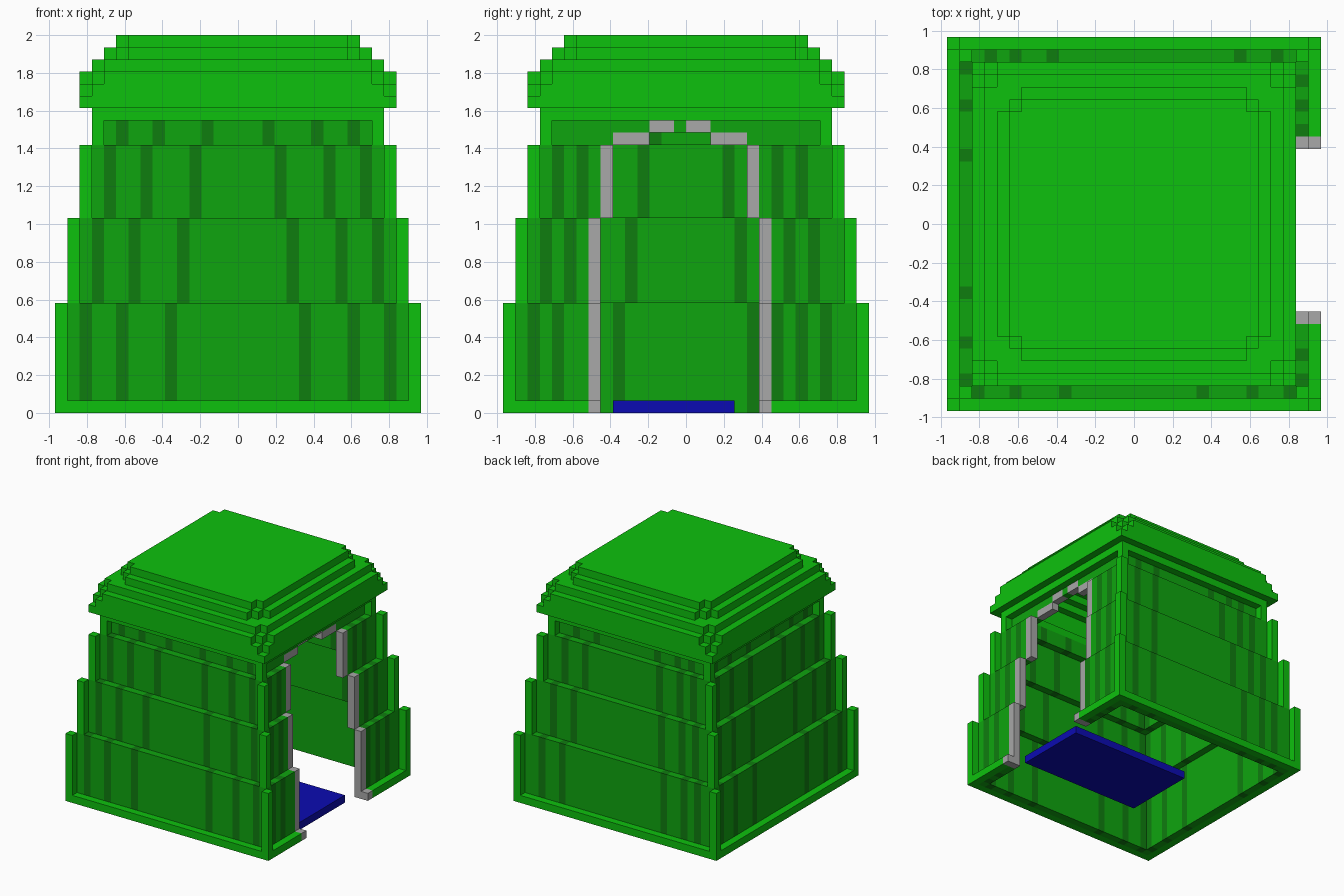
import bpy, bmesh
from itertools import groupby

cube = bpy.data.objects.get("Cube")
if cube:
    bpy.data.objects.remove(cube, do_unlink=True)

U = 2 / 31  # size of one block


def material(name, rgb):
    lin = [((c / 255 + 0.055) / 1.055) ** 2.4 if c > 10 else c / 255 / 12.92 for c in rgb]
    m = bpy.data.materials.new(name)
    m.use_nodes = True
    m.diffuse_color = (*lin, 1)
    bsdf = next(n for n in m.node_tree.nodes if n.type == 'BSDF_PRINCIPLED')
    bsdf.inputs["Base Color"].default_value = (*lin, 1)
    return m


BRIGHT = material("bright green", (13, 193, 13))
MID = material("mid green", (15, 165, 15))
DARK = material("dark green", (15, 125, 15))
GREY = material("grey trim", (168, 168, 168))
BLUE = material("blue mat", (11, 11, 178))


def build(name, boxes, mats):
    """boxes: (x0, x1, y0, y1, z0, z1, material index) in blocks"""
    bm = bmesh.new()
    for x0, x1, y0, y1, z0, z1, mi in boxes:
        geom = bmesh.ops.create_cube(bm, size=1)
        for v in geom["verts"]:
            v.co = (U * (x1 if v.co.x > 0 else x0),
                    U * (y1 if v.co.y > 0 else y0),
                    U * (z1 if v.co.z > 0 else z0))
        for f in {f for v in geom["verts"] for f in v.link_faces}:
            f.material_index = mi
    me = bpy.data.meshes.new(name)
    bm.to_mesh(me)
    bm.free()
    for m in mats:
        me.materials.append(m)
    ob = bpy.data.objects.new(name, me)
    bpy.context.collection.objects.link(ob)
    return ob


def wall(axis, side, r, z0, z1, dark, skip=()):
    """Striped wall one block thick whose outer face is r blocks out."""
    half = r if axis == 'y' else r - 1
    lo, hi = (r - 1, r) if side > 0 else (-r, 1 - r)
    kind = lambda i: -1 if i in skip else int(i in dark)
    out = []
    for k, run in groupby(range(-half, half), kind):
        run = list(run)
        a, b = run[0], run[-1] + 1
        if k >= 0:
            out.append((a, b, lo, hi, z0, z1, k) if axis == 'y' else (lo, hi, a, b, z0, z1, k))
    return out


# Stepped walls: each tier sits one block further in
tiers = [(0, 9), (9, 16), (16, 22), (22, 24)]
front, back, left, door, posts = [], [], [], [], []
for t, (z0, z1) in enumerate(tiers):
    r = 14 - t
    even = {s for p in (5, 9, 12) for s in (p - t, t - p - 1)}
    front += wall('y', -1, r, z0, z1, even)
    left += wall('x', -1, r, z0, z1, even)
    back += wall('y', 1, r, z0, z1, {t - 12, t - 10, t - 7, 8 - t, 11 - t})
    if t < 3:
        stripes = {t - 13, t - 11, 9 - t, 11 - t} | ({7} if t == 0 else set())
        door += wall('x', 1, r, z0, z1, stripes, range(-8, 7) if t < 2 else range(-7, 6))
    else:
        door += wall('x', 1, r, 22, 23, (), range(-6, 5))
        door += wall('x', 1, r, 23, 24, (), (-3, -2, 0, 1))
    # Corner posts
    for sx in (-1, 1):
        for sy in (-1, 1):
            xs, ys = sorted((sx * r, sx * (r + 1))), sorted((sy * r, sy * (r + 1)))
            posts.append((*xs, *ys, max(z0, 1), z1, 0))

for name, boxes in (("front_wall", front), ("back_wall", back),
                    ("side_wall", left), ("doorway_wall", door)):
    build(name, boxes, [MID, DARK])
build("corner_posts", posts, [BRIGHT])

# Base rim, open at the doorway
build("base_rim", [(-15, 15, -15, -14, 0, 1, 0), (-15, 15, 14, 15, 0, 1, 0),
                   (-15, -14, -14, 14, 0, 1, 0), (14, 15, -14, -8, 0, 1, 0),
                   (14, 15, 7, 14, 0, 1, 0)], [BRIGHT])

# Door frame: feet, jambs and stepped arch, mirrored about y = -0.5 block
frame = []
for x0, x1, y0, y1, z0, z1 in ((14, 15, 6, 7, 0, 1), (13, 14, 6, 7, 0, 9),
                               (12, 13, 6, 7, 9, 16), (11, 12, 5, 6, 16, 22),
                               (10, 11, 2, 5, 22, 23), (10, 11, 0, 2, 23, 24)):
    frame += [(x0, x1, y0, y1, z0, z1, 0), (x0, x1, -1 - y1, -1 - y0, z0, z1, 0)]
build("door_frame", frame, [GREY])


# Roof layers: square rings with stepped corner notches, closed at the top
def layer(r, notch, inner, z):
    out = []
    for k in range(r - inner if inner else notch + 1):
        a, w = r - k, r - max(notch - k, 0)
        if not inner:  # solid slab sliced into rows
            if k < notch:
                out += [(-w, w, s * a - (s > 0), s * a + (s < 0), z, z + 1, 0) for s in (-1, 1)]
            else:
                out.append((-r, r, -a, a, z, z + 1, 0))
            continue
        out += [(-w, w, -a, 1 - a, z, z + 1, 0), (-w, w, a - 1, a, z, z + 1, 0)]
    if inner:
        out += [(-r, -inner, -inner, inner, z, z + 1, 0), (inner, r, -inner, inner, z, z + 1, 0)]
    return out


roof = []
for z, (r, notch, inner) in enumerate([(12, 0, 10), (13, 0, 11), (13, 1, 11), (13, 2, 11),
                                       (12, 1, 10), (11, 2, 9), (10, 1, 0)], 24):
    roof += layer(r, notch, inner, z)
build("stepped_roof", roof, [BRIGHT])

# Floor mat reaching into the doorway
build("floor_mat", [(-5, 13, -6, 4, 0, 1, 0)], [BLUE])
